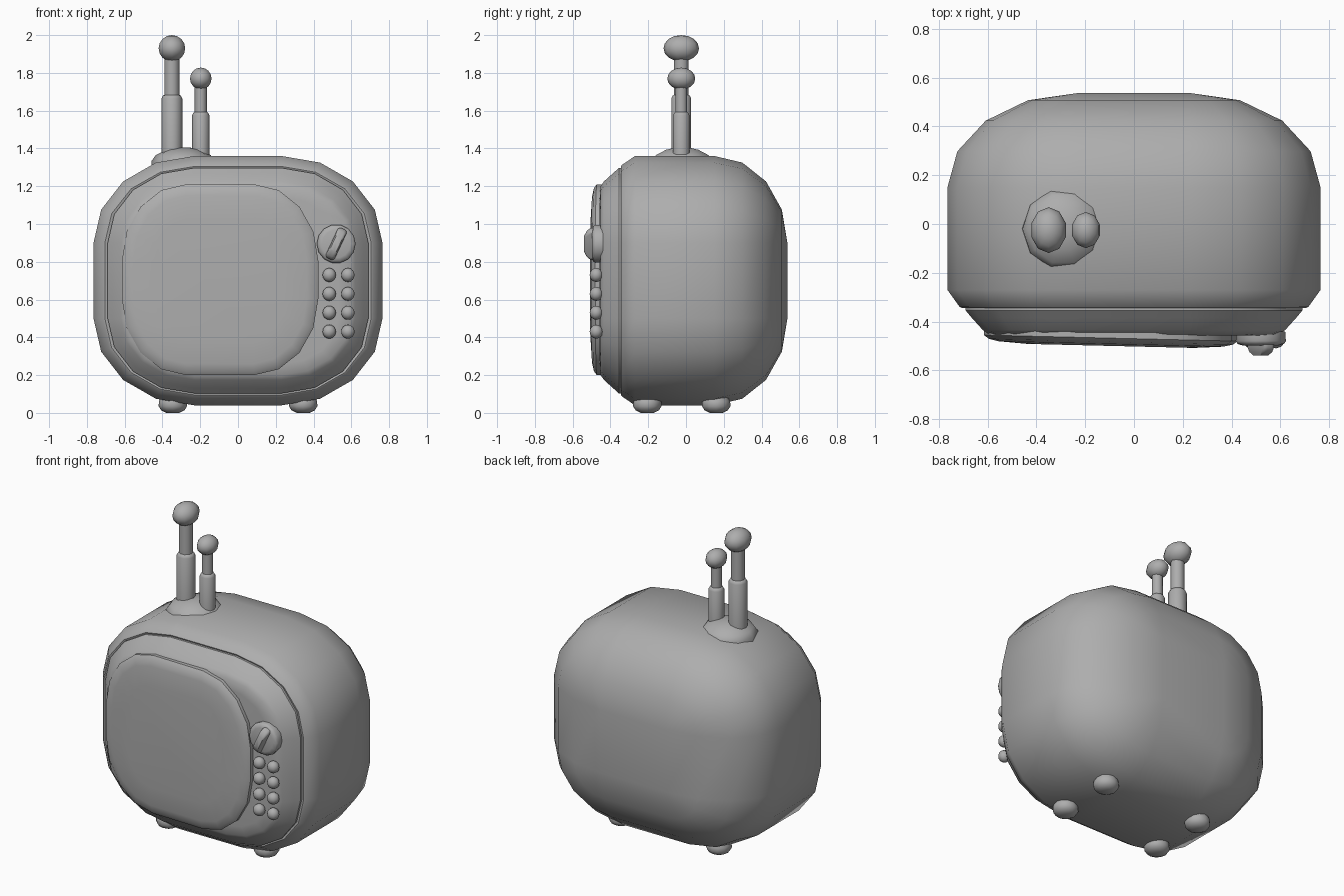
import bpy, bmesh, math
from mathutils import Matrix, Vector

if "Cube" in bpy.data.objects:
    bpy.data.objects.remove(bpy.data.objects["Cube"])

# Dark grey used by every part
GREY = bpy.data.materials.new("dark_grey")
GREY.diffuse_color = (0.42, 0.42, 0.42, 1)
GREY.use_nodes = True
GREY.node_tree.nodes["Principled BSDF"].inputs["Base Color"].default_value = GREY.diffuse_color


def finish(bm, name, angle=35):
    bmesh.ops.remove_doubles(bm, verts=bm.verts, dist=1e-4)
    bmesh.ops.recalc_face_normals(bm, faces=bm.faces)
    me = bpy.data.meshes.new(name)
    bm.to_mesh(me)
    bm.free()
    me.materials.append(GREY)
    ob = bpy.data.objects.new(name, me)
    bpy.context.collection.objects.link(ob)
    bpy.ops.object.select_all(action='DESELECT')
    ob.select_set(True)
    bpy.context.view_layer.objects.active = ob
    bpy.ops.object.shade_smooth_by_angle(angle=math.radians(angle))
    return ob


def loft(name, rings, angle=35):
    bm = bmesh.new()
    loops = [[bm.verts.new(p) for p in r] for r in rings]
    n = len(loops[0])
    for a, b in zip(loops, loops[1:]):
        for i in range(n):
            j = (i + 1) % n
            bm.faces.new((a[i], a[j], b[j], b[i]))
    bm.faces.new(loops[0])
    bm.faces.new(loops[-1])
    return finish(bm, name, angle)


def section(y, cx, cz, hx, hz, rx, rz, shear=0.0):
    """Rounded rectangle in the xz plane: flat core plus elliptical corners."""
    pts = []
    for q, (sx, sz) in enumerate(((1, 1), (-1, 1), (-1, -1), (1, -1))):
        for k in range(5):
            a = math.pi / 2 * (q + k / 4)
            dx = sx * hx + rx * math.cos(a)
            pts.append((cx + dx, y - shear * dx, cz + sz * hz + rz * math.sin(a)))
    return pts


def turned(name, x, y, profile, n=10, angle=40):
    """Lathe a (radius, z) profile about a vertical axis."""
    return loft(name, [[(x + r * math.cos(2 * math.pi * i / n),
                         y + r * math.sin(2 * math.pi * i / n), z)
                        for i in range(n)] for r, z in profile], angle)


def ball(name, loc, size, n=10):
    bm = bmesh.new()
    bmesh.ops.create_uvsphere(bm, u_segments=n, v_segments=8, radius=1)
    bmesh.ops.transform(bm, verts=bm.verts,
                        matrix=Matrix.Translation(loc) @ Matrix.Diagonal((*size, 1)))
    return finish(bm, name, 60)


# Cabinet: rounded box with an ellipsoidal back and a chamfered front rim
CORE = (0, 0.70, 0.23, 0.20)
rings = [section(-0.335, *CORE, 0.44, 0.38),
         section(-0.345, *CORE, 0.475, 0.405),
         section(-0.34, *CORE, 0.485, 0.412),
         section(-0.27, *CORE, 0.535, 0.46)]
for k in range(5):
    t = math.pi / 2 * k / 4
    c = max(math.cos(t), 1e-6)
    rings.append(section(0.15 + 0.387 * math.sin(t), *CORE, 0.535 * c, 0.46 * c))
loft("cabinet", rings)

# Front bezel
loft("bezel", [section(y, *CORE, rx, rz) for y, rx, rz in (
    (-0.33, 0.46, 0.397), (-0.355, 0.46, 0.397), (-0.385, 0.435, 0.37),
    (-0.435, 0.39, 0.325), (-0.452, 0.365, 0.30), (-0.457, 0.30, 0.24))])

# Bulging screen, turned very slightly
loft("screen", [section(y, -0.095, 0.705, 0.18, 0.10, 0.34 - d, 0.405 - d, 0.024)
                for y, d in ((-0.43, 0), (-0.468, 0), (-0.483, 0.02),
                             (-0.492, 0.06), (-0.5, 0.18))], 45)

# Channel knob and its slanted, tapering grip
knob = Vector((0.52, 0, 0.895))
loft("channel_knob", [[(knob.x + r * math.cos(2 * math.pi * i / 14), y,
                        knob.z + r * math.sin(2 * math.pi * i / 14))
                       for i in range(14)]
                      for y, r in ((-0.44, 0.1), (-0.48, 0.103), (-0.492, 0.095),
                                   (-0.498, 0.075))], 40)
turn = Matrix.Translation(knob) @ Matrix.Rotation(math.radians(25), 4, 'Y')
loft("knob_grip", [[turn @ Vector(p) for p in section(y, 0, 0, 0.008, l, r, r)]
                   for y, l, r in ((-0.48, 0.07, 0.018), (-0.505, 0.07, 0.018),
                                   (-0.525, 0.055, 0.016), (-0.54, 0.03, 0.01))], 50)

# Two columns of buttons
for col, x in enumerate((0.483, 0.582)):
    for row in range(4):
        ball(f"button_{col}_{row}", (x, -0.475, 0.73 - 0.1 * row), (0.037, 0.035, 0.037))

# Feet
for x in (-0.345, 0.345):
    for y in (-0.205, 0.16):
        turned("foot", x, y, ((0.06, 0.09), (0.074, 0.06), (0.075, 0.035),
                              (0.062, 0.014), (0.035, 0.0)), 12, 60)

# Antenna base and the two telescopic antennas
turned("antenna_base", -0.29, -0.02, ((0.17, 1.29), (0.167, 1.335), (0.145, 1.365),
                                      (0.09, 1.393), (0.035, 1.405)), 10)
for name, x, r1, r2, z1, z2, size in (
        ("tall_antenna", -0.35, 0.055, 0.04, 1.68, 1.93, (0.074, 0.094, 0.07)),
        ("short_antenna", -0.197, 0.046, 0.032, 1.59, 1.77, (0.06, 0.074, 0.058))):
    turned(name, x, -0.025, ((r1, 1.34), (r1, z1 - 0.015), (r1 - 0.008, z1),
                             (r2, z1 + 0.003), (r2, z2)), 10)
    ball(name + "_tip", (x, -0.025, z2), size)
